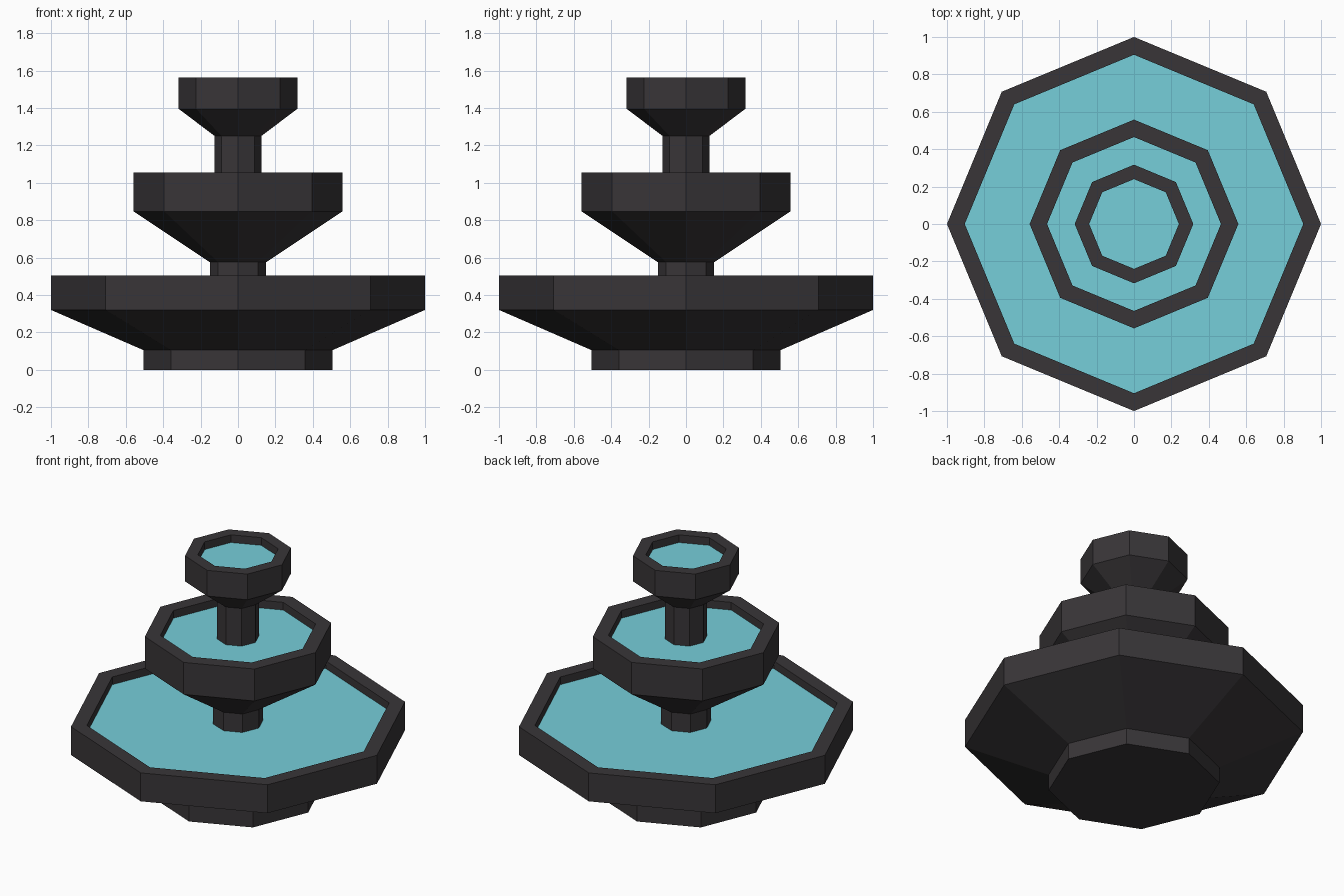
import bpy, bmesh
from math import cos, sin, pi

if "Cube" in bpy.data.objects:
    bpy.data.objects.remove(bpy.data.objects["Cube"])

SIDES = 8


def material(name, color):
    m = bpy.data.materials.new(name)
    m.diffuse_color = color
    m.use_nodes = True
    m.node_tree.nodes["Principled BSDF"].inputs["Base Color"].default_value = m.diffuse_color
    return m


def lathe(name, profile, mat):
    """Revolve (radius, z) points into an octagonal solid, capping open ends."""
    bm = bmesh.new()
    rings = [[bm.verts.new((r * cos(2 * pi * i / SIDES), r * sin(2 * pi * i / SIDES), z))
              for i in range(SIDES)] for r, z in profile]
    for a, b in zip(rings, rings[1:]):
        for i in range(SIDES):
            j = (i + 1) % SIDES
            bm.faces.new((a[i], a[j], b[j], b[i]))
    bm.faces.new(rings[-1])
    if len(rings) > 1:
        bm.faces.new(rings[0][::-1])
    mesh = bpy.data.meshes.new(name)
    bm.to_mesh(mesh)
    bm.free()
    mesh.materials.append(mat)
    obj = bpy.data.objects.new(name, mesh)
    bpy.context.collection.objects.link(obj)
    return obj


stone = material("dark_stone", (0.04, 0.036, 0.039, 1))
water = material("water", (0.18, 0.62, 0.70, 1))

# tier: name, stem radius, stem bottom, stem top, rim radius, rim bottom, rim top, inner radius
tiers = [
    ("lower", 0.505, 0.00, 0.105, 1.00, 0.32, 0.505, 0.905),
    ("middle", 0.15, 0.445, 0.575, 0.558, 0.847, 1.055, 0.465),
    ("upper", 0.125, 0.995, 1.25, 0.317, 1.395, 1.562, 0.24),
]
WATER_DEPTH = 0.05

for name, stem, z0, z1, rim, z2, z3, inner in tiers:
    level = z3 - WATER_DEPTH
    # stem, flared bowl, rim and recessed basin floor
    lathe(name + "_basin", [(stem, z0), (stem, z1), (rim, z2), (rim, z3),
                            (inner, z3), (inner, level - 0.01)], stone)
    # water surface
    lathe(name + "_water", [(inner, level)], water)
